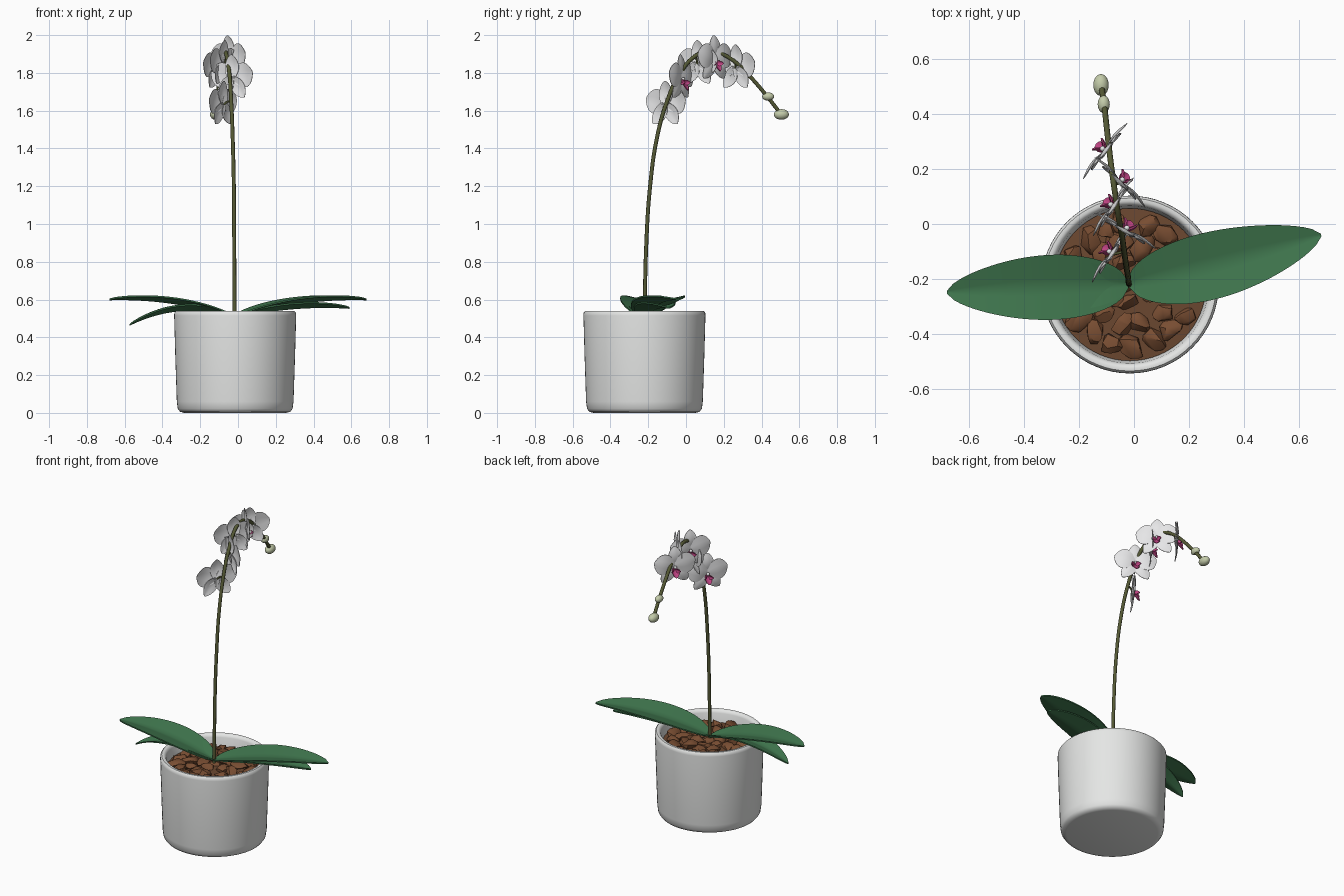
import bpy, bmesh, math, random
from mathutils import Vector, Matrix

if "Cube" in bpy.data.objects:
    bpy.data.objects.remove(bpy.data.objects["Cube"])

random.seed(4)
PX, PY = -0.015, -0.22          # pot axis


def mat(name, r, g, b):
    m = bpy.data.materials.new(name)
    m.diffuse_color = (r, g, b, 1)
    m.use_nodes = True
    m.node_tree.nodes["Principled BSDF"].inputs["Base Color"].default_value = m.diffuse_color
    return m


WHITE = mat("pot_white", 0.78, 0.79, 0.78)
PETAL = mat("petal_white", 0.84, 0.84, 0.85)
BARK = mat("bark_brown", 0.19, 0.075, 0.032)
SOIL = mat("soil_brown", 0.15, 0.065, 0.03)
GREEN = mat("leaf_green", 0.05, 0.18, 0.075)
OLIVE = mat("stem_olive", 0.09, 0.1, 0.035)
BUD = mat("bud_pale_green", 0.55, 0.6, 0.4)
PINK = mat("lip_magenta", 0.55, 0.06, 0.24)


def finish(bm, name, materials, angle=40):
    me = bpy.data.meshes.new(name)
    bm.to_mesh(me)
    bm.free()
    for m in materials:
        me.materials.append(m)
    ob = bpy.data.objects.new(name, me)
    bpy.context.collection.objects.link(ob)
    bpy.ops.object.select_all(action='DESELECT')
    ob.select_set(True)
    bpy.context.view_layer.objects.active = ob
    bpy.ops.object.shade_smooth_by_angle(angle=math.radians(angle))
    return ob


def lathe(name, profile, material, n=64):
    bm = bmesh.new()
    rings = []
    for r, z in profile:
        if r == 0:
            rings.append([bm.verts.new((PX, PY, z))] * n)
        else:
            rings.append([bm.verts.new((PX + r * math.cos(2 * math.pi * i / n),
                                        PY + r * math.sin(2 * math.pi * i / n), z)) for i in range(n)])
    for a, b in zip(rings, rings[1:]):
        for i in range(n):
            j = (i + 1) % n
            bm.faces.new(list(dict.fromkeys((a[i], a[j], b[j], b[i]))))
    bmesh.ops.recalc_face_normals(bm, faces=bm.faces)
    return finish(bm, name, [material])


def blade(bm, mids, side, up, width, thick, fold, shape, mi=0, cols=6):
    """Thin closed leaf or petal along a midline."""
    n = len(mids) - 1
    layers = []
    for s in (1, -1):
        rows = []
        for k, p in enumerate(mids):
            w = width * max(shape(k / n), 0.04)
            rows.append([bm.verts.new(p + side * (w * c) + up * (fold * abs(c) * w / width + s * thick / 2))
                         for c in (2 * j / cols - 1 for j in range(cols + 1))])
        layers.append(rows)
    t, b = layers
    faces = []
    for k in range(n):
        for j in range(cols):
            faces.append((t[k][j], t[k][j + 1], t[k + 1][j + 1], t[k + 1][j]))
            faces.append((b[k][j], b[k + 1][j], b[k + 1][j + 1], b[k][j + 1]))
        for j in (0, cols):
            faces.append((t[k][j], t[k + 1][j], b[k + 1][j], b[k][j]))
    for j in range(cols):
        for k in (0, n):
            faces.append((t[k][j], b[k][j], b[k][j + 1], t[k][j + 1]))
    made = [bm.faces.new(f) for f in faces]
    for f in made:
        f.material_index = mi
    bmesh.ops.recalc_face_normals(bm, faces=made)


def tube(name, pts, radius, material):
    cu = bpy.data.curves.new(name, 'CURVE')
    cu.dimensions = '3D'
    cu.bevel_depth, cu.bevel_resolution, cu.resolution_u = radius, 3, 6
    cu.use_fill_caps = True
    sp = cu.splines.new('BEZIER')
    sp.bezier_points.add(len(pts) - 1)
    for bp, p in zip(sp.bezier_points, pts):
        bp.co = p
        bp.handle_left_type = bp.handle_right_type = 'AUTO'
    cu.materials.append(material)
    ob = bpy.data.objects.new(name, cu)
    bpy.context.collection.objects.link(ob)
    bpy.ops.object.select_all(action='DESELECT')
    ob.select_set(True)
    bpy.context.view_layer.objects.active = ob
    bpy.ops.object.convert(target='MESH')
    bpy.ops.object.shade_smooth_by_angle(angle=math.radians(50))


# Pot with rounded foot and rim, and the potting surface
lathe("pot", [(0, 0), (0.27, 0), (0.292, 0.006), (0.304, 0.022), (0.309, 0.06), (0.317, 0.3),
              (0.323, 0.515), (0.322, 0.53), (0.314, 0.539), (0.303, 0.54), (0.292, 0.534),
              (0.286, 0.52), (0.275, 0.44), (0, 0.44)], WHITE)
lathe("soil", [(0.277, 0.44), (0.277, 0.465), (0.2, 0.47), (0, 0.475)], SOIL)

# Bark chunks: convex hulls scattered in rings
bm = bmesh.new()
for ring, count in ((0.0, 1), (0.075, 6), (0.15, 12), (0.222, 18)):
    for i in range(count):
        a = 2 * math.pi * (i + random.uniform(-0.2, 0.2)) / count + ring * 9
        r = ring + random.uniform(-0.012, 0.012)
        size = random.uniform(0.038, 0.052)
        rot = Matrix.Rotation(random.uniform(0, 6.28), 3, 'Z')
        c = Vector((PX + r * math.cos(a), PY + r * math.sin(a), 0.474 + random.uniform(-0.006, 0.008)))
        vs = []
        for _ in range(22):
            d = Vector([random.gauss(0, 1) for _ in range(3)]).normalized()
            d = Vector((d.x * size * 1.15, d.y * size * 0.85, d.z * size * 0.65))
            vs.append(bm.verts.new(c + rot @ d))
        res = bmesh.ops.convex_hull(bm, input=vs)
        bmesh.ops.delete(bm, geom=[v for v in res["geom_interior"] if isinstance(v, bmesh.types.BMVert)],
                         context='VERTS')
finish(bm, "bark_chunks", [BARK], 35)


# Strap leaves: two upper and two lower
def leaf_shape(t):
    return math.sin(math.pi * t ** 0.8) ** 0.58 if 0 < t < 1 else 0.1 * (1 - t)


base = Vector((-0.02, -0.22, 0.505))
for name, mid, tip, w in (
        ("leaf_upper_left", (-0.35, -0.23, 0.61), (-0.68, -0.248, 0.6), 0.118),
        ("leaf_upper_right", (0.32, -0.15, 0.61), (0.68, -0.04, 0.6), 0.122),
        ("leaf_lower_left", (-0.30, -0.225, 0.60), (-0.575, -0.235, 0.465), 0.09),
        ("leaf_lower_right", (0.30, -0.16, 0.575), (0.59, -0.09, 0.555), 0.095)):
    m, e = Vector(mid), Vector(tip)
    pts = [base * (1 - t) ** 2 + m * (2 * t * (1 - t)) + e * t * t for t in (k / 28 for k in range(29))]
    d = e - base
    side = Vector((-d.y, d.x, 0)).normalized()
    bm = bmesh.new()
    blade(bm, pts, side, Vector((0, 0, 1)), w, 0.008, 0.028, leaf_shape, cols=8)
    finish(bm, name, [GREEN], 50)

# Arching flower stem
tube("flower_stem", [(-0.018, -0.22, 0.46), (-0.02, -0.21, 0.9), (-0.022, -0.19, 1.2), (-0.028, -0.155, 1.45),
                     (-0.036, -0.1, 1.65), (-0.046, -0.03, 1.8), (-0.06, 0.05, 1.89), (-0.07, 0.12, 1.915),
                     (-0.08, 0.19, 1.9), (-0.09, 0.27, 1.85), (-0.098, 0.34, 1.78), (-0.108, 0.43, 1.675),
                     (-0.118, 0.5, 1.585)], 0.0105, OLIVE)

# Buds at the stem end
for name, loc, rad in (("bud_small", (-0.11, 0.435, 1.675), (0.022, 0.032, 0.022)),
                       ("bud_tip", (-0.12, 0.505, 1.58), (0.028, 0.04, 0.028))):
    bm = bmesh.new()
    bmesh.ops.create_uvsphere(bm, u_segments=20, v_segments=12, radius=1,
                              matrix=Matrix.Translation(loc) @ Matrix.Diagonal((*rad, 1)))
    finish(bm, name, [BUD], 60)


# Flowers: local x right, z up, y is the facing direction
def sepal_shape(t):
    return math.sin(math.pi * (0.1 + 0.9 * t)) ** 0.6 if t < 1 else 0.1


def petal_shape(t):
    return math.sin(math.pi * (0.05 + 0.95 * t ** 1.25)) ** 0.6 if t < 1 else 0.12


def flower(name, loc, stem, facing):
    bm = bmesh.new()
    fwd = Vector((0, 1, 0))
    for deg, ln, w, y, shape in ((90, 0.125, 0.042, 0, sepal_shape), (232, 0.128, 0.04, 0, sepal_shape),
                                 (308, 0.128, 0.04, 0, sepal_shape), (14, 0.13, 0.066, 0.006, petal_shape),
                                 (166, 0.13, 0.066, 0.006, petal_shape)):
        a = math.radians(deg)
        d = Vector((math.cos(a), 0, math.sin(a)))
        pts = [d * (ln * t) + fwd * (y + 0.012 * math.sin(math.pi * t)) for t in (k / 12 for k in range(13))]
        blade(bm, pts, d.cross(fwd), fwd, w, 0.003, -0.006, shape)
    # Magenta lip: middle lobe and two side lobes
    for dx, dy, dz, w in ((0, 0.036, -0.045, 0.02), (0.027, 0.036, -0.004, 0.014), (-0.027, 0.036, -0.004, 0.014)):
        d = Vector((dx, dy, dz))
        side = d.cross(Vector((0, 0.4, 1))).normalized() if dx == 0 else Vector((0, 0.3, 1)).cross(d).cross(d).normalized()
        pts = [Vector((0, 0.01, -0.02)) + d * (k / 6) for k in range(7)]
        blade(bm, pts, side, side.cross(d).normalized(), w, 0.005, 0.006, sepal_shape, 1, 4)
    # Column
    n0 = len(bm.faces)
    bmesh.ops.create_uvsphere(bm, u_segments=10, v_segments=6, radius=0.01,
                              matrix=Matrix.Translation((0, 0.018, -0.006)))
    yaw = math.atan2(-facing[0], facing[1])
    bm.transform(Matrix.Translation(loc) @ Matrix.Rotation(yaw, 4, 'Z'))
    finish(bm, name, [PETAL, PINK], 50)
    a, b = Vector(stem), Vector(loc)
    tube(name + "_stalk", [a, (a + b) / 2 + Vector((0, 0, 0.006)), b], 0.005, OLIVE)


for i, (loc, stem, facing) in enumerate((
        ((-0.075, -0.11, 1.632), (-0.036, -0.1, 1.65), (0 - 0.82, 0.57)),
        ((-0.035, -0.03, 1.772), (-0.045, -0.035, 1.79), (0.5, 0.86)),
        ((-0.07, 0.06, 1.848), (-0.06, 0.05, 1.89), (-0.82, 0.57)),
        ((-0.055, 0.148, 1.874), (-0.074, 0.145, 1.912), (0.7, 0.71)),
        ((-0.1, 0.262, 1.825), (-0.09, 0.262, 1.856), (-0.78, 0.62)))):
    flower("flower_%d" % (i + 1), loc, stem, facing)
